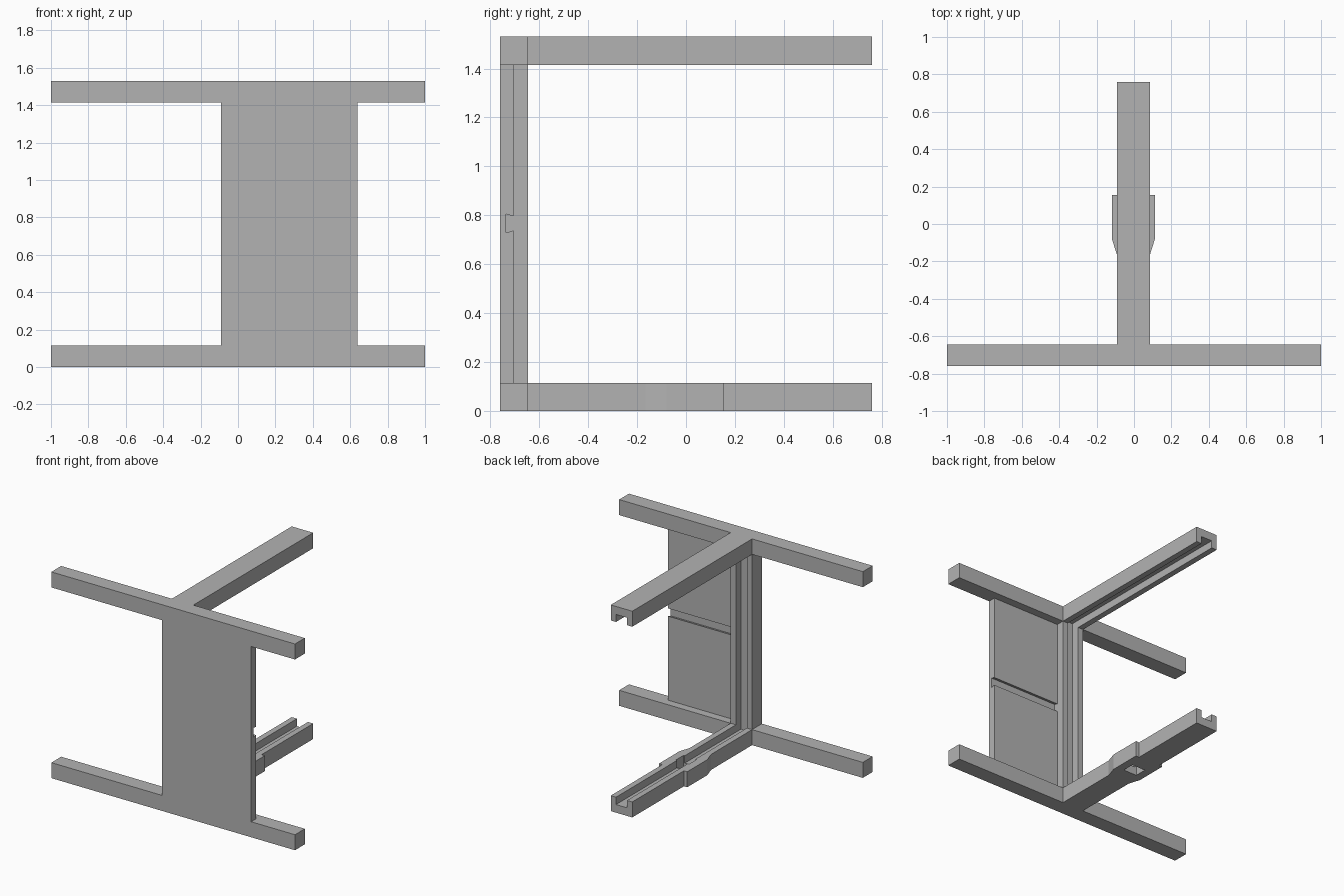
import bpy
import bmesh

if "Cube" in bpy.data.objects:
    bpy.data.objects.remove(bpy.data.objects["Cube"], do_unlink=True)

grey = bpy.data.materials.new("plain grey")
grey.use_nodes = True
grey.diffuse_color = (0.45, 0.45, 0.45, 1)
grey.node_tree.nodes["Principled BSDF"].inputs["Base Color"].default_value = (0.45, 0.45, 0.45, 1)

H = 1.53            # overall height
T = 0.115           # bar thickness
F, B = -0.76, 0.76  # front and back
C = -0.003          # centre line of arms and post
W = 0.088           # half width of arms and post
G = 0.045           # half width of the channel
D = 0.055           # channel depth and panel thickness


def prism(name, outline, axis, lo, hi):
    """Extrude a 2D outline along an axis (x: outline is y,z; z: outline is x,y)."""
    def place(a, b, d):
        return (d, a, b) if axis == "x" else (a, b, d)
    bm = bmesh.new()
    face = bm.faces.new([bm.verts.new(place(a, b, lo)) for a, b in outline])
    extruded = bmesh.ops.extrude_face_region(bm, geom=[face])
    moved = [v for v in extruded["geom"] if isinstance(v, bmesh.types.BMVert)]
    bmesh.ops.translate(bm, verts=moved, vec=place(0, 0, hi - lo))
    bmesh.ops.recalc_face_normals(bm, faces=bm.faces)
    mesh = bpy.data.meshes.new(name)
    bm.to_mesh(mesh)
    bm.free()
    mesh.materials.append(grey)
    obj = bpy.data.objects.new(name, mesh)
    bpy.context.collection.objects.link(obj)
    return obj


def box(name, x, y, z):
    outline = [(x[0], y[0]), (x[1], y[0]), (x[1], y[1]), (x[0], y[1])]
    return prism(name, outline, "z", *z)


def cut(obj, cutter):
    mod = obj.modifiers.new(cutter.name, "BOOLEAN")
    mod.operation = "DIFFERENCE"
    mod.solver = "EXACT"
    mod.object = cutter


# Helpers: one block leaves the continuous channel, another the square pocket
channel = box("channel_cutter", (C - G, C + G), (F + D, B + 0.1), (T - D, H - T + D))
pocket = box("pocket_cutter", (C - 0.055, C + 0.055), (-0.045, 0.045), (-0.1, 0.3))
for helper in (channel, pocket):
    helper.hide_render = True
    helper.hide_set(True)

# Cross rails at the front, top and bottom
for name, z in (("bottom_rail", 0), ("top_rail", H - T)):
    cut(box(name, (-1, 1), (F, F + T), (z, z + T)), channel)

# Upright post and the straight upper arm
cut(box("post", (C - W, C + W), (F, F + T), (T, H - T)), channel)
cut(box("top_arm", (C - W, C + W), (F + T, B), (H - T, H)), channel)

# Lower arm with tapered ears around the pocket
E = W + 0.027
side = [(W, F + T), (W, -0.165), (E, -0.08), (E, 0.155), (W, 0.155), (W, B)]
outline = [(C + x, y) for x, y in side] + [(C - x, y) for x, y in reversed(side)]
arm = prism("bottom_arm", outline, "z", 0, T)
cut(arm, channel)
cut(arm, pocket)

# Front panel with a dovetail slot across its back
back = F + D
panel = [(F, T), (back, T), (back, 0.738), (back - 0.03, 0.729),
         (back - 0.03, 0.805), (back, 0.796), (back, H - T), (F, H - T)]
prism("panel", panel, "x", C + W, 0.64)
